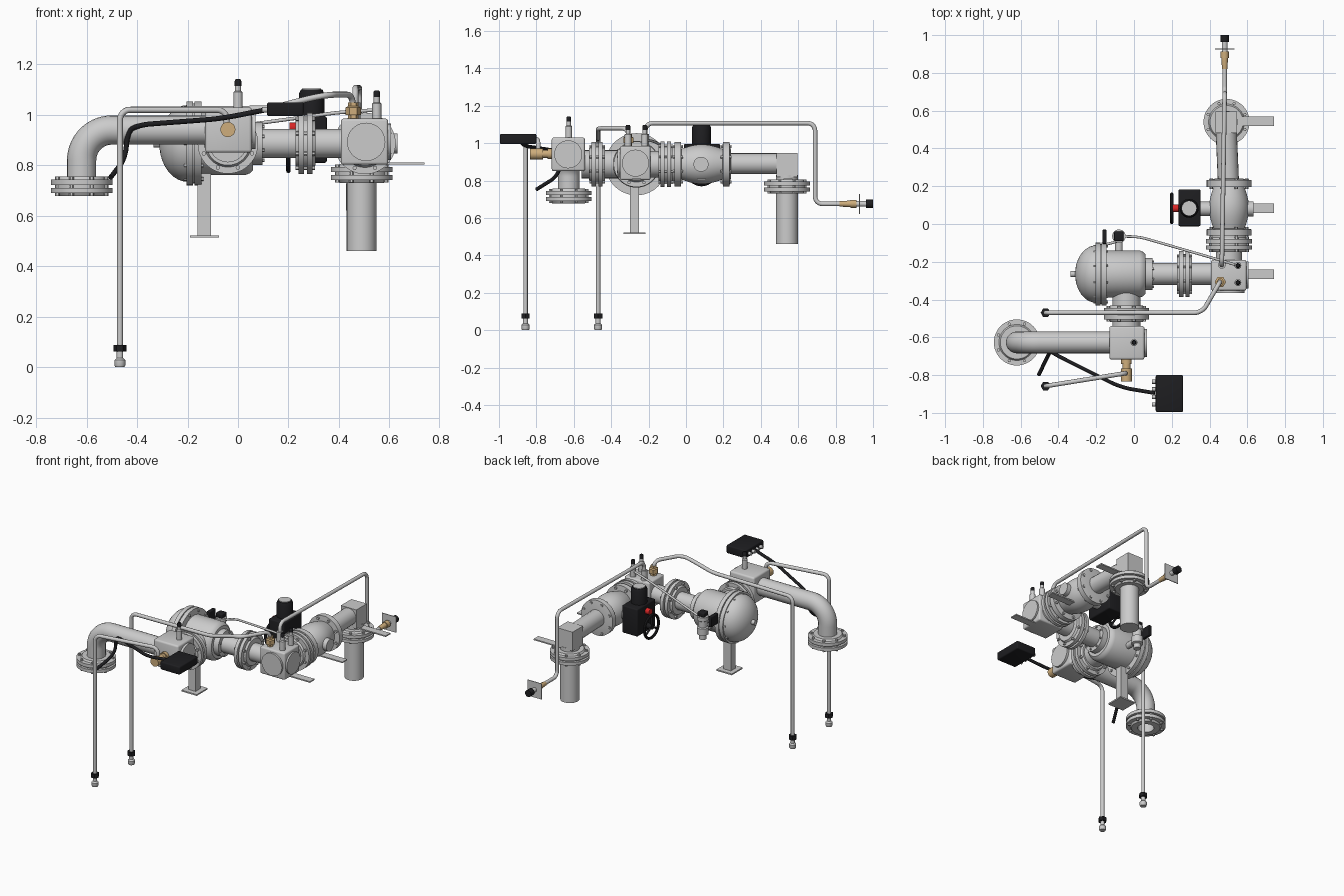
import bpy, bmesh, math
from mathutils import Vector

AX = {'x': Vector((1, 0, 0)), 'y': Vector((0, 1, 0)), 'z': Vector((0, 0, 1))}


def material(name, rgb):
    m = bpy.data.materials.new(name)
    m.diffuse_color = (*rgb, 1)
    return m


BLACK = material("black", (0.013, 0.013, 0.015))
BRASS = material("brass", (0.62, 0.42, 0.2))
RED = material("red", (0.7, 0.02, 0.02))


def finish(ob, mat=None):
    if mat:
        ob.data.materials.append(mat)
    bpy.ops.object.select_all(action='DESELECT')
    ob.select_set(True)
    bpy.context.view_layer.objects.active = ob
    bpy.ops.object.shade_smooth_by_angle(angle=math.radians(32))
    return ob


def mesh_object(name, bm, mat=None):
    bmesh.ops.recalc_face_normals(bm, faces=bm.faces)
    me = bpy.data.meshes.new(name)
    bm.to_mesh(me)
    bm.free()
    ob = bpy.data.objects.new(name, me)
    bpy.context.collection.objects.link(ob)
    return finish(ob, mat)


def revolve(bm, profile, loc, axis, n=40):
    """Turn (radius, distance) points around an axis through loc."""
    q = Vector((0, 0, 1)).rotation_difference(AX[axis])
    c = Vector(loc)
    pts = [bm.verts.new(c + q @ Vector((r, 0, t))) for r, t in profile]
    edges = [bm.edges.new(p) for p in zip(pts, pts[1:])]
    res = bmesh.ops.spin(bm, geom=pts + edges, cent=c, axis=AX[axis],
                         angle=2 * math.pi, steps=n)
    bmesh.ops.remove_doubles(bm, verts=bm.verts, dist=1e-5)


def lathe(name, profile, loc, axis, mat=None, n=40):
    bm = bmesh.new()
    revolve(bm, profile, loc, axis, n)
    return mesh_object(name, bm, mat)


def cyl(name, r, a, b, loc, axis, mat=None, n=32):
    return lathe(name, [(0, a), (r, a), (r, b), (0, b)], loc, axis, mat, n)


def box(name, lo, hi, bevel=0.0, mat=None):
    bm = bmesh.new()
    bmesh.ops.create_cube(bm, size=1)
    for v in bm.verts:
        v.co = [(l + h) / 2 + c * (h - l) for l, h, c in zip(lo, hi, v.co)]
    if bevel:
        bmesh.ops.bevel(bm, geom=bm.edges[:], offset=bevel, segments=3, affect='EDGES', profile=0.5)
    return mesh_object(name, bm, mat)


def tube(name, pts, r, bend=0.04, mat=None, caps=True, steps=8, res=4):
    """Round pipe along a path with rounded corners."""
    pts = [Vector(p) for p in pts]
    path = [pts[0]]
    for a, p, b in zip(pts, pts[1:], pts[2:]):
        s = p + (a - p).normalized() * min(bend, (a - p).length * 0.49)
        e = p + (b - p).normalized() * min(bend, (b - p).length * 0.49)
        for i in range(steps + 1):
            t = i / steps
            k = ((1 - t) ** 2, 1.414 * t * (1 - t), t * t)
            path.append((s * k[0] + p * k[1] + e * k[2]) / sum(k))
    path.append(pts[-1])
    cu = bpy.data.curves.new(name, 'CURVE')
    cu.dimensions, cu.bevel_depth, cu.bevel_resolution, cu.use_fill_caps = '3D', r, res, caps
    sp = cu.splines.new('POLY')
    sp.points.add(len(path) - 1)
    for q, p in zip(sp.points, path):
        q.co = (*p, 1)
    ob = bpy.data.objects.new(name, cu)
    bpy.context.collection.objects.link(ob)
    bpy.ops.object.select_all(action='DESELECT')
    ob.select_set(True)
    bpy.context.view_layer.objects.active = ob
    bpy.ops.object.convert(target='MESH')
    return finish(bpy.context.object, mat)


def bolts(name, loc, axis, a, b, ring, count=8, r=0.009):
    """Ring of hex bolts running from a to b along the axis."""
    q = Vector((0, 0, 1)).rotation_difference(AX[axis])
    bm = bmesh.new()
    for i in range(count):
        t = 2 * math.pi * (i + 0.5) / count
        c = Vector(loc) + q @ Vector((ring * math.cos(t), ring * math.sin(t), 0))
        revolve(bm, [(0, a), (r, a), (r, b), (0, b)], c, axis, 6)
    return mesh_object(name, bm)


def flange_pair(name, loc, axis, length, r=0.12, bore=0.0):
    """Two bolted discs with hubs, centred on loc."""
    h = length / 2
    prof = [(bore, -h), (r * 0.72, -h), (r * 0.78, -h * 0.7), (r, -h * 0.7), (r, -h * 0.15),
            (r * 0.86, -h * 0.15), (r * 0.86, h * 0.15), (r, h * 0.15), (r, h * 0.7),
            (r * 0.78, h * 0.7), (r * 0.72, h), (bore, h)]
    if bore:
        prof.append(prof[0])
    lathe(name, prof, loc, axis, n=48)
    bolts(name + "_bolts", loc, axis, -h * 0.98, h * 0.98, r * 0.86)


Z = 0.887
# inlet elbow with open flange
tube("inlet_elbow", [(-0.62, -0.627, 0.69), (-0.62, -0.627, 0.94), (-0.12, -0.627, 0.94)],
     0.058, 0.12, caps=False, steps=14, res=8)
flange_pair("inlet_flange", (-0.62, -0.627, 0.717), 'z', 0.078, 0.122, 0.05)

# first junction block, its side plate, brass port and sensor
box("inlet_block", (-0.13, -0.718, 0.85), (0.055, -0.54, 1.03), 0.012)
cyl("inlet_block_plate", 0.075, 0.05, 0.07, (0, -0.63, 0.94), 'x')
lathe("brass_port", [(0, -0.835), (0.03, -0.835), (0.03, -0.765), (0.022, -0.765), (0.022, -0.74),
                     (0.028, -0.74), (0.028, -0.71), (0, -0.71)], (-0.04, 0, 0.942), 'y', BRASS, 16)
flange_pair("block_flange", (-0.04, -0.475, Z), 'y', 0.085, 0.12)
cyl("block_neck", 0.075, -0.56, -0.5, (-0.04, 0, Z), 'y')


def sensor(name, x, y, z):
    lathe(name, [(0, z - 0.01), (0.018, z - 0.01), (0.018, z + 0.06), (0.012, z + 0.065),
                 (0.012, z + 0.09), (0, z + 0.09)], (x, y, 0), 'z', None, 20)
    lathe(name + "_cap", [(0, z + 0.085), (0.013, z + 0.085), (0.013, z + 0.105), (0.009, z + 0.112),
                          (0, z + 0.112)], (x, y, 0), 'z', BLACK, 16)


sensor("inlet_sensor", 0, -0.627, 1.03)
sensor("outlet_sensor_rear", 0.55, -0.22, 0.985)
sensor("outlet_sensor_front", 0.55, -0.31, 0.985)

# domed main valve body
dome = [(0.152 * math.sin(i * math.pi / 20), -0.2 - 0.112 * math.cos(i * math.pi / 20)) for i in range(11)]
lathe("domed_body", dome + [(0.166, -0.205), (0.166, -0.178), (0.158, -0.178), (0.158, -0.172),
      (0.166, -0.172), (0.166, -0.145), (0.125, -0.145), (0.125, 0.03), (0.118, 0.048), (0.105, 0.06),
      (0.085, 0.06), (0.085, 0.098), (0.058, 0.098), (0.058, 0.24), (0, 0.24)],
      (0, -0.265, Z), 'x', n=56)
bolts("dome_bolts", (0, -0.265, Z), 'x', -0.215, -0.137, 0.148, 10, 0.008)
bolts("body_flange_bolts", (0, -0.265, Z), 'x', 0.05, 0.106, 0.072, 8, 0.007)
cyl("dome_knob", 0.016, -0.335, -0.29, (0, -0.265, Z), 'x')
cyl("body_neck", 0.075, -0.44, -0.265, (-0.04, 0, Z), 'y')

# support post with foot plate
box("support_post", (-0.16, -0.30, 0.52), (-0.107, -0.25, 0.8))
box("support_foot", (-0.19, -0.333, 0.513), (-0.075, -0.217, 0.522))

# pilot valve behind the body
lathe("pilot_valve", [(0, 0.79), (0.022, 0.79), (0.022, 0.82), (0.036, 0.825), (0.036, 0.87), (0.028, 0.875),
                      (0.028, 0.915), (0.036, 0.92), (0.036, 0.945), (0, 0.945)], (-0.08, -0.065, 0), 'z')
cyl("pilot_link", 0.02, -0.17, -0.065, (-0.08, 0, 0.85), 'y')
box("pilot_cap", (-0.105, -0.09, 0.945), (-0.055, -0.04, 0.975), 0.006, BLACK)
box("pilot_handle", (-0.168, -0.105, 0.9), (-0.145, -0.03, 0.97), 0.005, BLACK)
tube("pilot_arm", [(-0.155, -0.11, 0.93), (-0.08, -0.09, 0.93)], 0.007)
tube("pilot_tube", [(-0.06, -0.065, 0.93), (0.03, -0.068, 0.96), (0.4, -0.175, 1.01), (0.55, -0.22, 1.02)], 0.007)

# middle flanges and second junction block
flange_pair("middle_flange", (0.267, -0.265, Z), 'x', 0.08, 0.122)
cyl("middle_pipe", 0.058, 0.29, 0.43, (0, -0.265, Z), 'x')
box("outlet_block", (0.408, -0.352, 0.803), (0.595, -0.19, 0.985), 0.01)
cyl("outlet_front_plate", 0.076, -0.366, -0.34, (0.508, 0, 0.893), 'y')
cyl("outlet_side_plate", 0.072, 0.59, 0.606, (0, -0.27, 0.893), 'x')
cyl("outlet_neck", 0.07, -0.2, -0.12, (0.503, 0, Z), 'y')
flange_pair("outlet_flange", (0.503, -0.108, Z), 'y', 0.08, 0.122)

# actuated valve
bulge = [(0.082 + 0.024 * math.sin(math.pi * i / 10), -0.025 + 0.022 * i) for i in range(11)]
lathe("valve_body", [(0, -0.075), (0.1, -0.075), (0.1, -0.062), (0.118, -0.062), (0.118, -0.028)] + bulge +
      [(0.118, 0.197), (0.118, 0.232), (0.075, 0.24), (0, 0.24)], (0.503, 0, Z), 'y', n=48)
bolts("valve_front_bolts", (0.503, 0, Z), 'y', -0.07, -0.016, 0.102)
bolts("valve_rear_bolts", (0.503, 0, Z), 'y', 0.185, 0.242, 0.102)
cyl("valve_boss", 0.04, 0.56, 0.632, (0, 0.08, Z), 'x')
cyl("valve_stem", 0.038, 0.33, 0.45, (0, 0.08, Z), 'x')
box("actuator_box", (0.235, -0.012, 0.81), (0.352, 0.183, 0.995), 0.008, BLACK)
lathe("actuator_motor", [(0, 0.98), (0.05, 0.98), (0.05, 1.085), (0.043, 1.1), (0, 1.1)],
      (0.292, 0.083, 0), 'z', BLACK)
cyl("motor_cap", 0.038, 1.095, 1.104, (0.292, 0.083, 0), 'z')
lathe("red_switch", [(0, 0.205), (0.02, 0.205), (0.02, 0.24), (0, 0.24)], (0, 0.083, 0.95), 'x', RED, 20)

# handwheel with spokes
wheel = [(0.075 + 0.009 * math.cos(i * math.pi / 4), 0.2 + 0.009 * math.sin(i * math.pi / 4)) for i in range(9)]
lathe("handwheel", wheel, (0, 0.083, 0.853), 'x', BLACK)
cyl("handwheel_hub", 0.018, 0.192, 0.24, (0, 0.083, 0.853), 'x', BLACK)
for i in range(3):
    t = math.pi / 2 + i * 2 * math.pi / 3
    tube("handwheel_spoke", [(0.2, 0.083, 0.853),
         (0.2, 0.083 + 0.074 * math.cos(t), 0.853 + 0.074 * math.sin(t))], 0.007, mat=BLACK)

# outlet pipe, square elbow, down pipe
tube("outlet_pipe", [(0.5, 0.22, 0.89), (0.488, 0.5, 0.89)], 0.056, res=8)
box("outlet_elbow", (0.431, 0.483, 0.82), (0.546, 0.595, 0.948))
cyl("down_pipe", 0.059, 0.46, 0.83, (0.49, 0.54, 0), 'z')
flange_pair("down_flange", (0.49, 0.54, 0.768), 'z', 0.074, 0.122)

# mounting bars
for y in (-0.265, 0.083, 0.545):
    box("mounting_bar", (0.5, y - 0.025, 0.803), (0.74, y + 0.025, 0.811))

# sampling lines with bottom couplings
tube("front_line", [(-0.468, -0.858, 0.01), (-0.468, -0.858, 1.02), (-0.045, -0.79, 1.02),
                    (-0.045, -0.79, 0.95)], 0.012)
tube("rear_line", [(-0.468, -0.47, 0.01), (-0.468, -0.47, 1.02), (0.13, -0.47, 1.025), (0.28, -0.47, 1.065),
                   (0.36, -0.47, 1.08), (0.455, -0.307, 1.08), (0.455, -0.307, 1.0)], 0.012)
for y in (-0.858, -0.47):
    cyl("line_collar", 0.026, 0.062, 0.088, (-0.468, y, 0), 'z', BLACK, 6)
    lathe("line_end", [(0, 0), (0.018, 0), (0.022, 0.008), (0.022, 0.028), (0.013, 0.036), (0.013, 0.065),
                       (0, 0.065)], (-0.468, y, 0), 'z', None, 16)
lathe("brass_fitting", [(0, 0.975), (0.02, 0.975), (0.02, 1.0), (0.03, 1.0), (0.03, 1.03), (0.02, 1.035),
                        (0.02, 1.05), (0, 1.05)], (0.457, -0.307, 0), 'z', BRASS, 6)

# long vent line with brass end, plate and black cap
tube("vent_line", [(0.465, -0.217, 0.98), (0.465, -0.217, 1.107), (0.48, 0.69, 1.107), (0.48, 0.69, 0.675),
                   (0.48, 0.96, 0.675)], 0.012)
cyl("vent_line_base", 0.02, 0.975, 1.05, (0.465, -0.217, 0), 'z', None, 16)
lathe("vent_brass", [(0, 0.82), (0.014, 0.82), (0.018, 0.88), (0.022, 0.88), (0.022, 0.912), (0, 0.912)],
      (0.48, 0, 0.675), 'y', BRASS, 16)
box("vent_plate", (0.428, 0.925, 0.622), (0.532, 0.93, 0.728))
cyl("vent_stub", 0.015, 0.91, 0.97, (0.48, 0, 0.675), 'y')
cyl("vent_cap", 0.023, 0.963, 1.0, (0.48, 0, 0.675), 'y', BLACK, 16)

# control box with plugs and cable
box("control_box", (0.115, -0.995, 0.995), (0.26, -0.8, 1.05), 0.008, BLACK)
for i in range(4):
    cyl("control_plug", 0.011, 0.095, 0.12, (0, -0.835 - 0.04 * i, 1.02), 'x', None, 12)
tube("cable", [(0.11, -0.895, 1.02), (-0.07, -0.865, 0.985), (-0.4, -0.7, 0.96), (-0.44, -0.675, 0.93),
               (-0.445, -0.675, 0.83), (-0.505, -0.8, 0.752)], 0.01, 0.06, BLACK)
